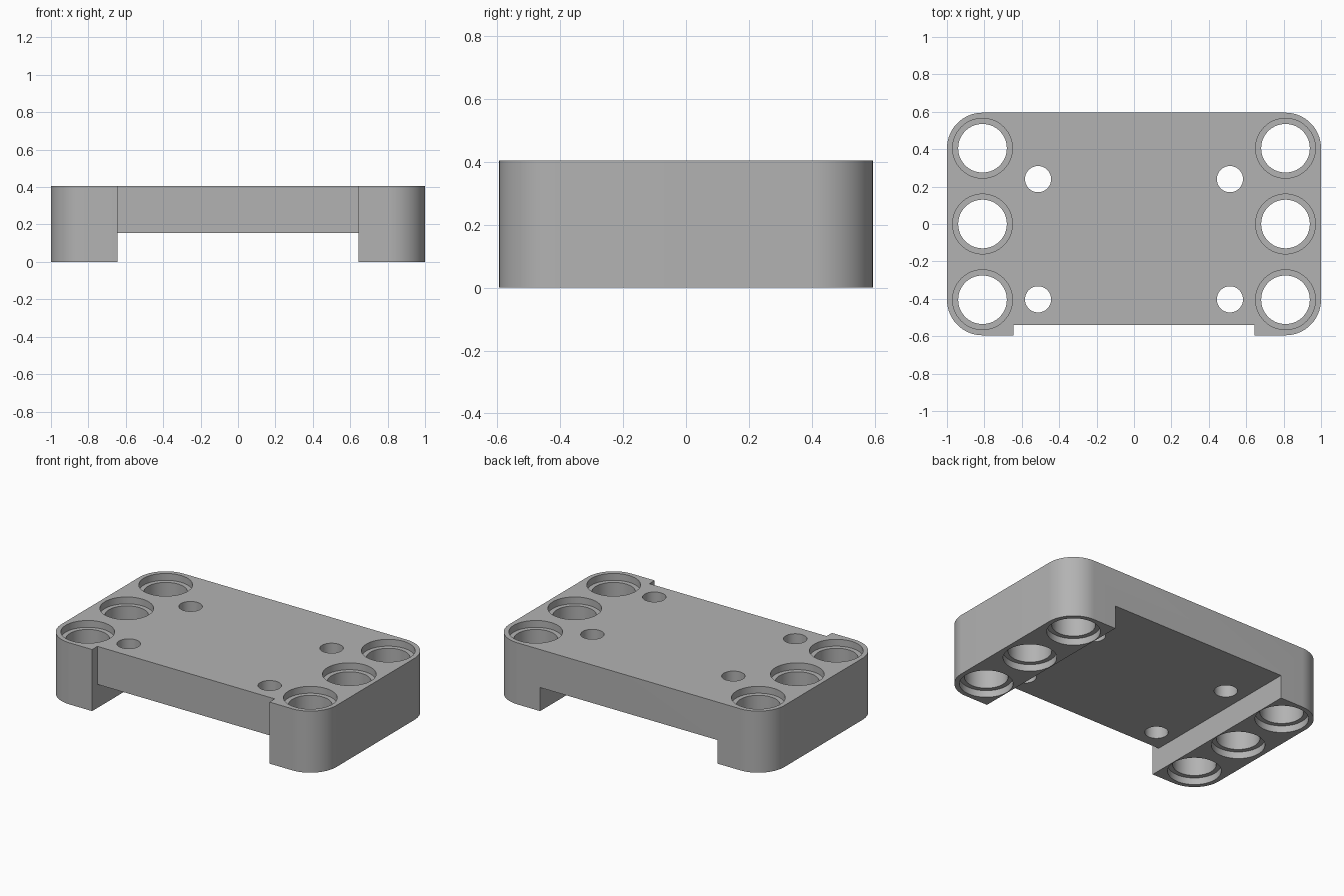
import bpy, bmesh
from math import sin, cos, pi

cube = bpy.data.objects.get("Cube")
if cube:
    bpy.data.objects.remove(cube, do_unlink=True)

HALF_X, HALF_Y, HEIGHT = 1.0, 0.595, 0.405
RADIUS = 0.19          # outer corners, concentric with the corner holes
LEG_X = 0.645          # inner face of the legs
HOLE_X, PITCH = 0.81, 0.405

grey = bpy.data.materials.new("grey plastic")
grey.use_nodes = True
colour = (0.45, 0.45, 0.45, 1)
grey.diffuse_color = colour
grey.node_tree.nodes["Principled BSDF"].inputs["Base Color"].default_value = colour


def make_object(name, bm):
    bmesh.ops.recalc_face_normals(bm, faces=bm.faces)
    mesh = bpy.data.meshes.new(name)
    bm.to_mesh(mesh)
    bm.free()
    mesh.materials.append(grey)
    obj = bpy.data.objects.new(name, mesh)
    bpy.context.collection.objects.link(obj)
    return obj


def box(name, x0, x1, y0, y1, z0, z1):
    bm = bmesh.new()
    bmesh.ops.create_cube(bm, size=1)
    for v in bm.verts:
        v.co = (x1 if v.co.x > 0 else x0, y1 if v.co.y > 0 else y0, z1 if v.co.z > 0 else z0)
    return make_object(name, bm)


def turned(name, profile, x, y, sides=64):
    """Closed solid of revolution from (radius, z) steps."""
    bm = bmesh.new()
    rings = [[bm.verts.new((x + r * cos(2 * pi * i / sides), y + r * sin(2 * pi * i / sides), z))
              for i in range(sides)] for r, z in profile]
    for a, b in zip(rings, rings[1:]):
        for i in range(sides):
            j = (i + 1) % sides
            bm.faces.new((a[i], a[j], b[j], b[i]))
    bm.faces.new(rings[0])
    bm.faces.new(rings[-1])
    return make_object(name, bm)


def cut(body, cutter):
    mod = body.modifiers.new("cut", 'BOOLEAN')
    mod.operation, mod.solver, mod.object = 'DIFFERENCE', 'EXACT', cutter
    bpy.context.view_layer.objects.active = body
    bpy.ops.object.modifier_apply(modifier=mod.name)
    bpy.data.objects.remove(cutter, do_unlink=True)


# Rounded block
bm = bmesh.new()
outline = []
steps = 20
for k, (sx, sy) in enumerate([(1, 1), (-1, 1), (-1, -1), (1, -1)]):
    for i in range(steps + 1):
        a = (k + i / steps) * pi / 2
        outline.append(bm.verts.new((sx * (HALF_X - RADIUS) + RADIUS * cos(a),
                                     sy * (HALF_Y - RADIUS) + RADIUS * sin(a), 0)))
base = bm.faces.new(outline)
top = bmesh.ops.extrude_face_region(bm, geom=[base])["geom"]
bmesh.ops.translate(bm, vec=(0, 0, HEIGHT),
                    verts=[g for g in top if isinstance(g, bmesh.types.BMVert)])
body = make_object("bridge_block", bm)

# Channel between the legs, and the shallow recess in the front
cut(body, box("channel", -LEG_X, LEG_X, -1, 1, -0.2, 0.155))
cut(body, box("front_recess", -LEG_X, LEG_X, -1, -0.54, -0.2, 0.6))

# Stepped holes through the legs, small holes through the plate
lip, bore, wide = 0.045, 0.13, 0.16
stepped = [(wide, -0.1), (wide, lip), (bore, lip),
           (bore, HEIGHT - lip), (wide, HEIGHT - lip), (wide, 0.5)]
for side in (-1, 1):
    for row in (-1, 0, 1):
        cut(body, turned("leg_hole", stepped, side * HOLE_X, row * PITCH))
    for y in (0.24, -0.403):
        cut(body, turned("plate_hole", [(0.07, 0.05), (0.07, 0.5)], side * 0.513, y, 48))

# Smooth the round walls, keep the edges sharp
bpy.ops.object.select_all(action='DESELECT')
body.select_set(True)
bpy.context.view_layer.objects.active = body
bpy.ops.object.shade_smooth_by_angle(angle=pi / 6)
